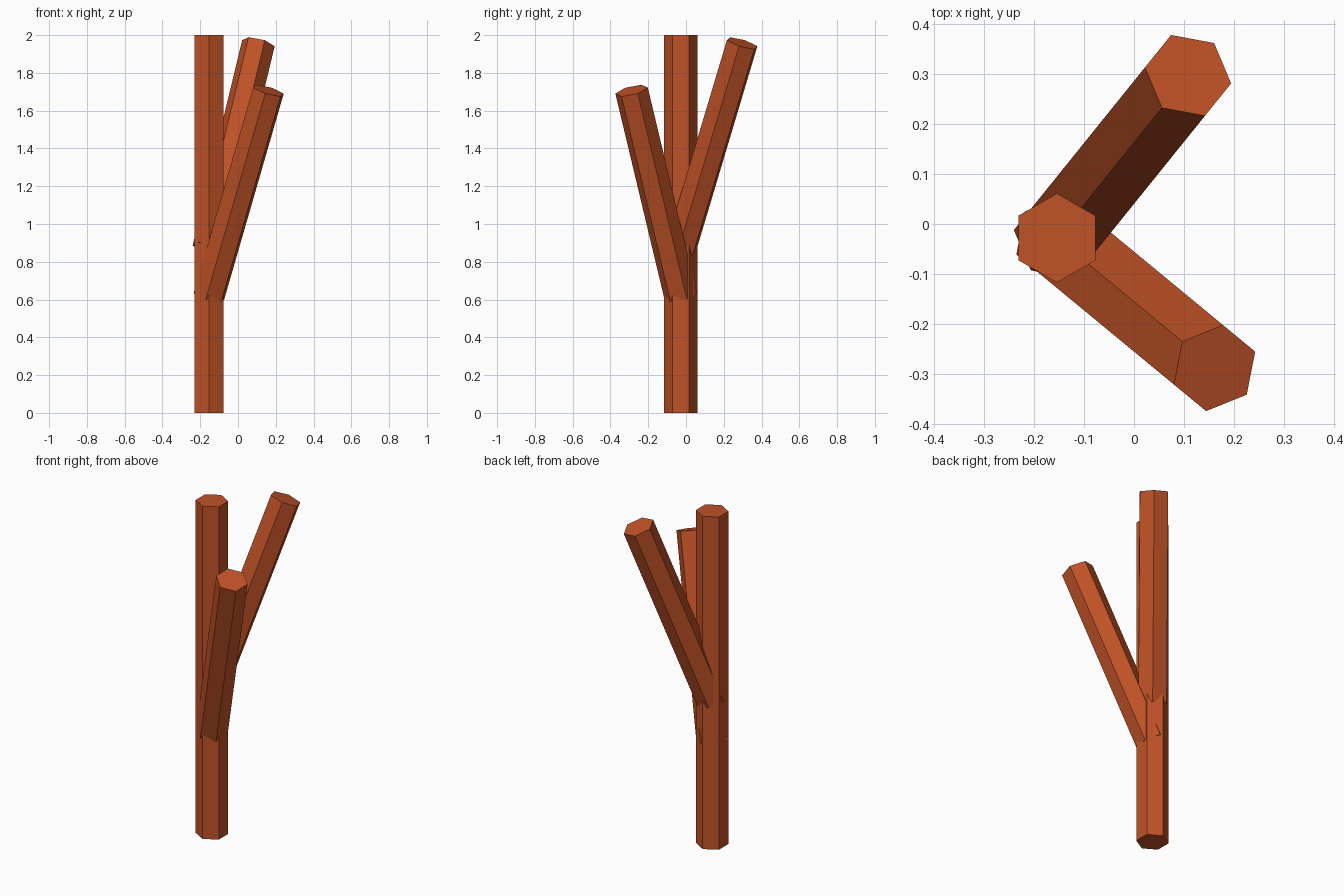
import bpy, bmesh, math
from mathutils import Vector, Matrix

default = bpy.data.objects.get("Cube")
if default:
    bpy.data.objects.remove(default, do_unlink=True)

# Bark colour
bark = bpy.data.materials.new("reddish_brown_bark")
bark.use_nodes = True
colour = (0.53, 0.085, 0.02, 1.0)
bark.diffuse_color = colour
bsdf = bark.node_tree.nodes["Principled BSDF"]
bsdf.inputs["Base Color"].default_value = colour
bsdf.inputs["Roughness"].default_value = 0.9

SIDES = 6
RADIUS = 0.089


def hex_log(name, base, tip, azimuth=None):
    """Closed hexagonal log from base to tip, one corner facing the azimuth."""
    base, tip = Vector(base), Vector(tip)
    axis = tip - base
    if azimuth is None:
        azimuth = math.atan2(axis.y, axis.x)
    tilt = math.atan2(axis.xy.length, axis.z)
    turn = Matrix.Rotation(azimuth, 3, 'Z') @ Matrix.Rotation(tilt, 3, 'Y')
    bm = bmesh.new()
    ring = []
    for i in range(SIDES):
        a = math.tau * i / SIDES
        ring.append(bm.verts.new(turn @ Vector((math.cos(a), math.sin(a), 0)) * RADIUS))
    cap = bm.faces.new(ring)
    grown = bmesh.ops.extrude_face_region(bm, geom=[cap], use_keep_orig=True)
    top = [v for v in grown["geom"] if isinstance(v, bmesh.types.BMVert)]
    bmesh.ops.translate(bm, verts=top, vec=axis)
    bmesh.ops.recalc_face_normals(bm, faces=bm.faces)
    mesh = bpy.data.meshes.new(name)
    bm.to_mesh(mesh)
    bm.free()
    mesh.materials.append(bark)
    obj = bpy.data.objects.new(name, mesh)
    obj.location = base
    bpy.context.collection.objects.link(obj)
    return obj


# Upright trunk, and two branches that start on its axis
X, Y = -0.154, -0.028
hex_log("trunk", (X, Y, 0), (X, Y, 2), azimuth=math.pi / 2)
hex_log("back_branch", (X, Y, 0.87), (0.108, 0.297, 1.957))
hex_log("front_branch", (X, Y, 0.617), (0.161, -0.288, 1.706))
